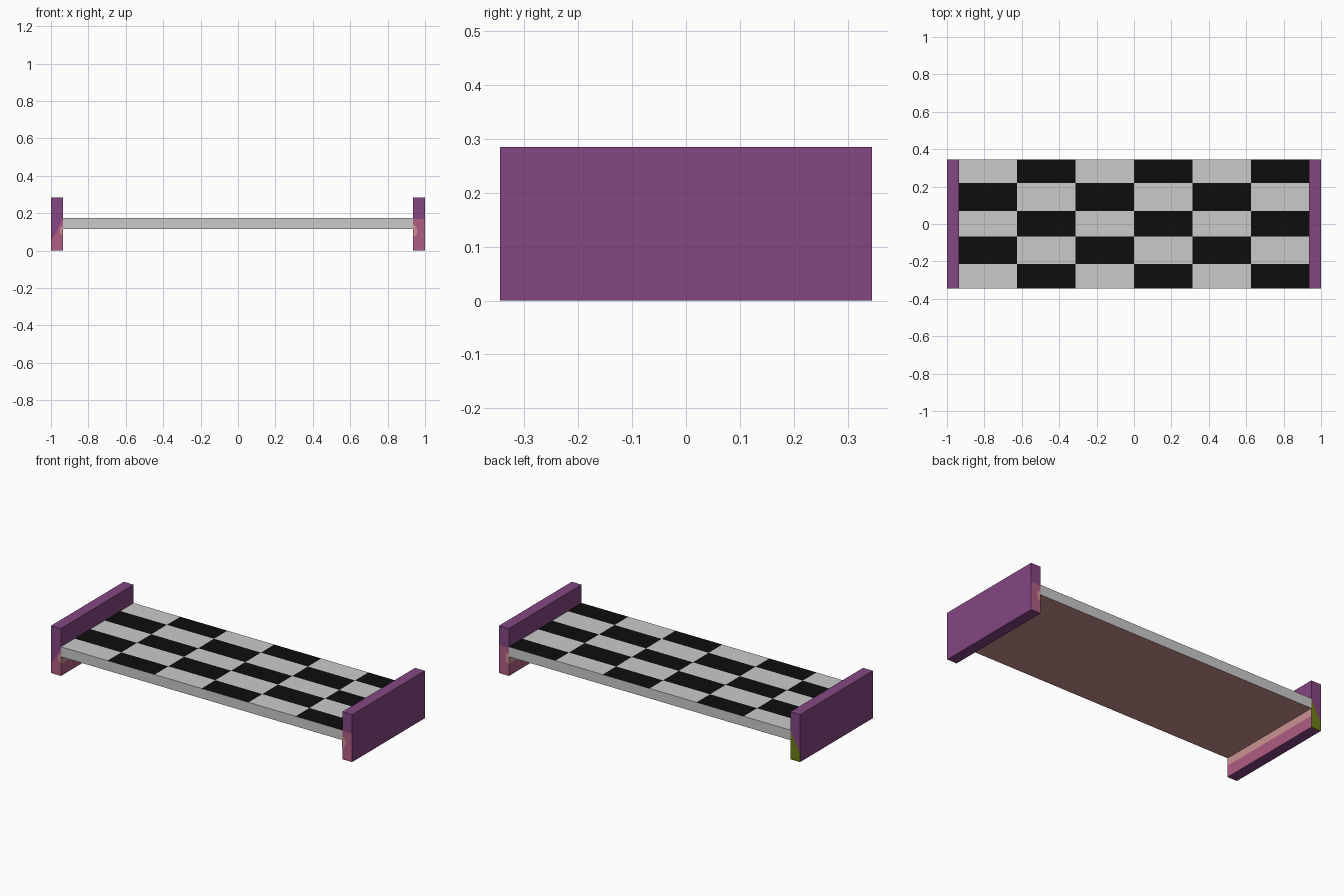
import bpy, bmesh, math
from mathutils import Vector

if "Cube" in bpy.data.objects:
    bpy.data.objects.remove(bpy.data.objects["Cube"])


def srgb(r, g, b):
    f = lambda c: (c / 12.92 if c <= 0.04045 else ((c + 0.055) / 1.055) ** 2.4)
    return (f(r / 255), f(g / 255), f(b / 255), 1)


COLOURS = {"purple": (132, 70, 130), "pink": (176, 92, 130),
           "salmon": (203, 146, 145), "olive": (112, 125, 20),
           "light_grey": (202, 202, 202), "black": (13, 13, 13)}
MATS = {}
for n, c in COLOURS.items():
    MATS[n] = bpy.data.materials.new(n)
    MATS[n].diffuse_color = srgb(*c)


def box(name, lo, hi, cuts, mats, rule):
    """Box cut by planes (point, normal); rule(centre, normal) names the colour of a face."""
    bm = bmesh.new()
    bmesh.ops.create_cube(bm, size=1)
    for v in bm.verts:
        v.co = Vector([lo[i] + (v.co[i] + 0.5) * (hi[i] - lo[i]) for i in range(3)])
    for co, no in cuts:
        bmesh.ops.bisect_plane(bm, geom=bm.verts[:] + bm.edges[:] + bm.faces[:],
                               plane_co=co, plane_no=no)
    bm.normal_update()
    for f in bm.faces:
        f.material_index = mats.index(rule(f.calc_center_median(), f.normal))
    me = bpy.data.meshes.new(name)
    bm.to_mesh(me)
    bm.free()
    for m in mats:
        me.materials.append(MATS[m])
    ob = bpy.data.objects.new(name, me)
    bpy.context.collection.objects.link(ob)
    return ob


W, T, H = 0.345, 0.935, 0.285      # half depth, inner face of ends, end height
Z0, Z1 = 0.115, 0.175              # slab bottom and top

# Chequered slab
cols = [-0.625, -0.312, 0, 0.312, 0.625]
rows = [-0.215, -0.066, 0.069, 0.218]


def slab_rule(c, n):
    if n.z < -0.5:
        return "salmon"
    if n.z > 0.5:
        k = sum(c.x > x for x in cols) + sum(c.y > y for y in rows)
        return "black" if k % 2 else "light_grey"
    return "light_grey"


box("chequered_slab", (-T, -W, Z0), (T, W, Z1),
    [((x, 0, 0), (1, 0, 0)) for x in cols] + [((0, y, 0), (0, 1, 0)) for y in rows],
    ["light_grey", "black", "salmon"], slab_rule)

# End boards: coloured lower areas on the inner and side faces
level_cuts = [((0, 0, z), (0, 0, 1)) for z in (0.07, Z0, 0.17)]
slope_co, slope_no = Vector((-T, 0, 0.17)), Vector((-0.12, 0, 0.065)).normalized()


def end_rule(side):
    def rule(c, n):
        if n.x * side < -0.5 and c.z < 0.17:          # inner face
            return "pink" if c.z < 0.07 else "salmon"
        if abs(n.y) > 0.5 and c.z < 0.17:             # narrow sides
            if side > 0:
                return "pink"
            if (c - slope_co).dot(slope_no) < 0:
                return "pink" if n.y < 0 else "olive"
        return "purple"
    return rule


names = ["purple", "pink", "salmon", "olive"]
box("right_end_board", (T, -W, 0), (1, W, H), level_cuts, names, end_rule(1))
box("left_end_board", (-1, -W, 0), (-T, W, H),
    level_cuts + [(slope_co, slope_no)], names, end_rule(-1))


# Small half-round spots on the narrow sides
def spot(name, side, y, r):
    bm = bmesh.new()
    ring = [bm.verts.new((side * (T + 0.7 * r * math.cos(a)), y, 0.105 + r * math.sin(a)))
            for a in [math.pi * (i / 6 - 0.5) for i in range(7)]]
    f = bm.faces.new(ring)
    f.normal_update()
    if f.normal.y * y < 0:
        f.normal_flip()
    me = bpy.data.meshes.new(name)
    bm.to_mesh(me)
    bm.free()
    me.materials.append(MATS["salmon"])
    bpy.context.collection.objects.link(bpy.data.objects.new(name, me))


spot("right_front_spot", 1, -W - 0.001, 0.034)
spot("right_back_spot", 1, W + 0.001, 0.034)
spot("left_front_spot", -1, -W - 0.001, 0.026)

for m in bpy.data.materials:
    if m.users and not m.is_grease_pencil:
        m.use_nodes = True
        m.node_tree.nodes["Principled BSDF"].inputs["Base Color"].default_value = m.diffuse_color
